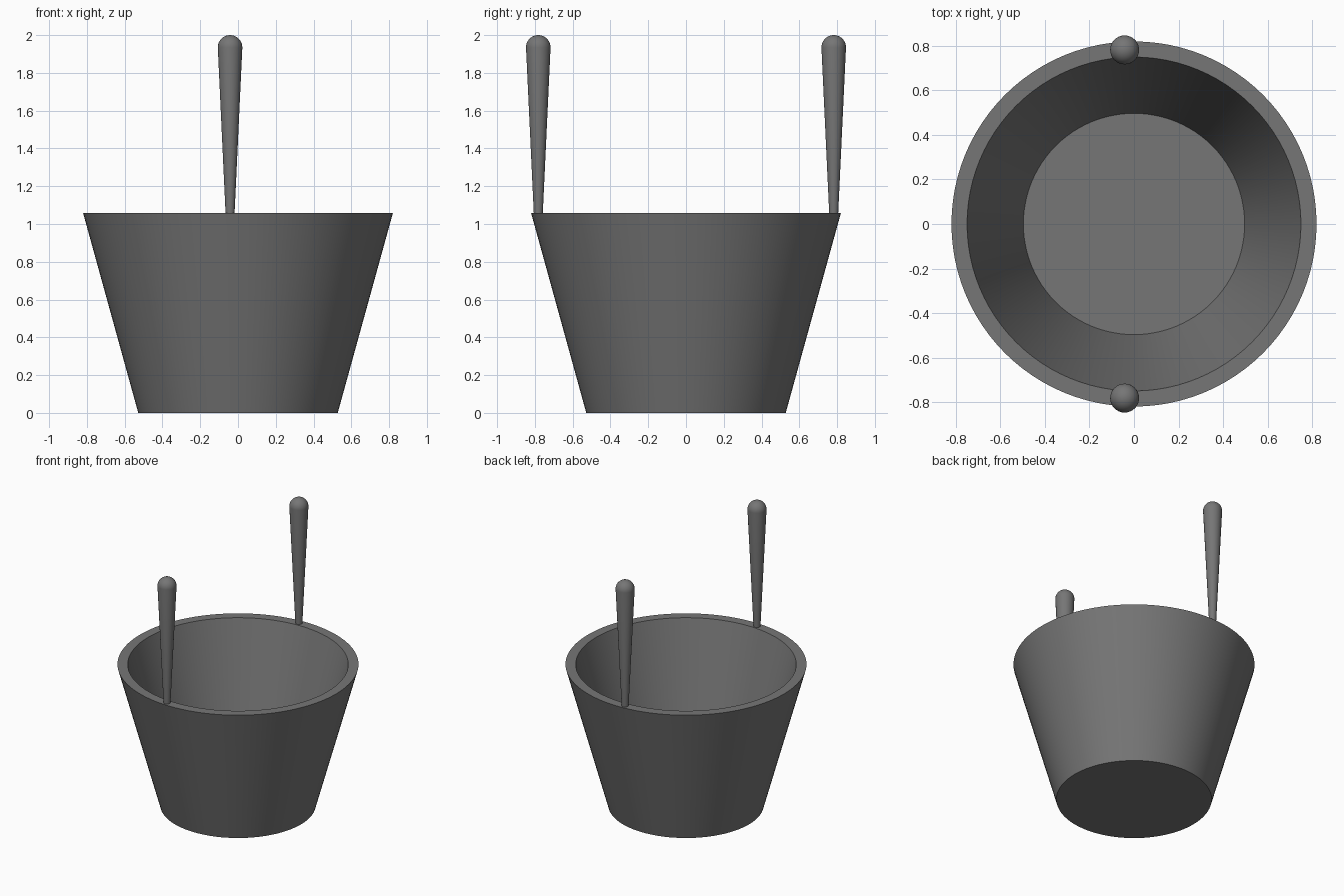
import bpy, math

if "Cube" in bpy.data.objects:
    bpy.data.objects.remove(bpy.data.objects["Cube"])

grey = bpy.data.materials.new("dark grey")
grey.diffuse_color = (0.18, 0.18, 0.18, 1)
grey.use_nodes = True
grey.node_tree.nodes["Principled BSDF"].inputs["Base Color"].default_value = grey.diffuse_color


def lathe(name, profile, segments, location=(0, 0, 0)):
    """Spin an (r, z) profile around z; r = 0 points become poles."""
    verts, faces, rings = [], [], []
    for r, z in profile:
        n = 1 if r == 0 else segments
        rings.append([len(verts) + i for i in range(n)])
        verts += [(r * math.cos(2 * math.pi * i / segments),
                   r * math.sin(2 * math.pi * i / segments), z) for i in range(n)]
    for a, b in zip(rings, rings[1:]):
        for i in range(segments):
            j = (i + 1) % segments
            quad = [a[i % len(a)], a[j % len(a)], b[j % len(b)], b[i % len(b)]]
            faces.append(list(dict.fromkeys(quad)))
    mesh = bpy.data.meshes.new(name)
    mesh.from_pydata(verts, [], faces)
    mesh.materials.append(grey)
    obj = bpy.data.objects.new(name, mesh)
    obj.location = location
    bpy.context.collection.objects.link(obj)
    bpy.ops.object.select_all(action='DESELECT')
    obj.select_set(True)
    bpy.context.view_layer.objects.active = obj
    bpy.ops.object.shade_smooth_by_angle(angle=math.radians(30))
    return obj


# Tapered bucket: underside, outer wall, flat rim, inner wall, inner floor
lathe("bucket", [(0, 0), (0.528, 0), (0.82, 1.058), (0.75, 1.058),
                 (0.497, 0.14), (0, 0.14)], 96)

# Two tapered posts with rounded tops, standing on the rim
R, top = 0.065, 2.0
dome = [(R * math.cos(math.radians(a)), top - R + R * math.sin(math.radians(a)))
        for a in range(0, 90, 10)]
post = [(0, 1.04), (0.023, 1.04)] + dome + [(0, top)]
for side, y in (("front", -0.782), ("back", 0.782)):
    lathe(side + "_post", post, 32, (-0.042, y, 0))
